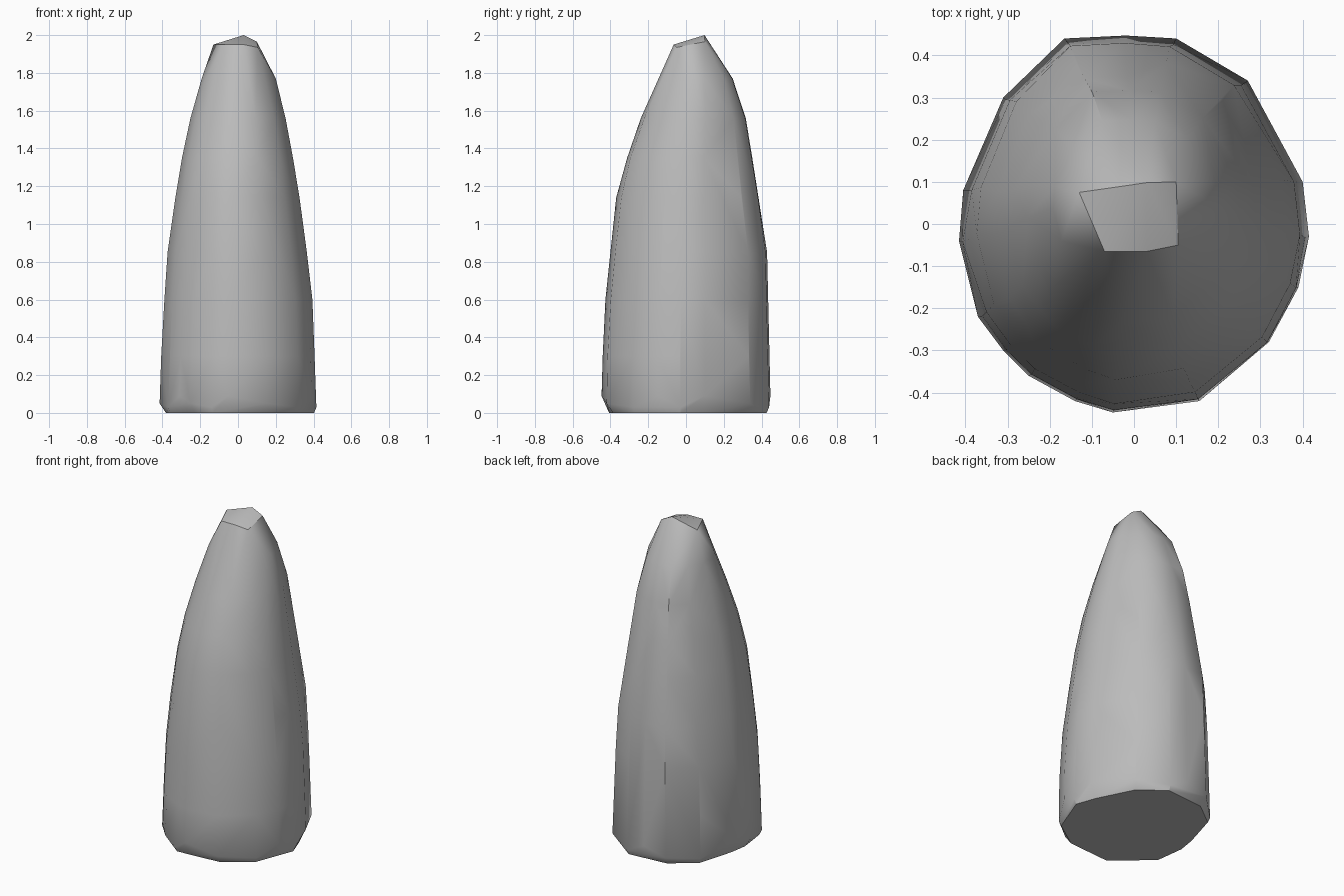
import bpy
import bmesh
import random

random.seed(4)

cube = bpy.data.objects.get("Cube")
if cube:
    bpy.data.objects.remove(cube, do_unlink=True)

# Footprint outline, counter-clockwise
OUTLINE = [(0.415, -0.03), (0.40, 0.10), (0.27, 0.34), (0.10, 0.44), (-0.02, 0.447),
           (-0.165, 0.44), (-0.31, 0.30), (-0.405, 0.08), (-0.415, -0.04),
           (-0.37, -0.22), (-0.31, -0.30), (-0.25, -0.36), (-0.14, -0.42),
           (-0.05, -0.447), (0.155, -0.42), (0.32, -0.28), (0.39, -0.15)]
HALF_X, HALF_Y = 0.415, 0.447

# Tapering levels: height, left and right extent, front and back extent
LEVELS = [(0.30, -0.408, 0.41, -0.447, 0.442),
          (0.60, -0.395, 0.395, -0.43, 0.437),
          (0.85, -0.375, 0.367, -0.405, 0.43),
          (1.14, -0.335, 0.328, -0.37, 0.387),
          (1.35, -0.297, 0.292, -0.315, 0.355),
          (1.56, -0.252, 0.252, -0.24, 0.32),
          (1.77, -0.195, 0.20, -0.14, 0.25)]

# Slanted broken tip
TIP = [(-0.13, 0.075, 1.95), (-0.07, -0.065, 1.95), (0.03, -0.065, 1.95),
       (0.105, -0.05, 1.935), (0.10, 0.10, 1.965), (0.03, 0.098, 2.0)]


def ring(height, left, right, front, back):
    """Footprint fitted to the given extents, with slight unevenness."""
    cx, cy = (left + right) / 2, (front + back) / 2
    sx, sy = (right - left) / 2 / HALF_X, (back - front) / 2 / HALF_Y
    points = []
    for x, y in OUTLINE:
        f = random.uniform(0.985, 1.0)
        points.append((cx + x * sx * f, cy + y * sy * f, height))
    return points


points = list(TIP)
for level in LEVELS:
    points += ring(*level)

# Chipped hem and flat underside
for i, (x, y) in enumerate(OUTLINE):
    points.append((x, y, (0.03, 0.09, 0.05)[i % 3]))
    inset = (0.97, 0.90, 0.92)[i % 3]
    points.append((x * inset, y * inset, 0.0))

# Wrap the points in one faceted rock surface
bm = bmesh.new()
for p in points:
    bm.verts.new(p)
hull = bmesh.ops.convex_hull(bm, input=bm.verts)
spare = {g for g in hull["geom_interior"] + hull["geom_unused"]
         if isinstance(g, bmesh.types.BMVert)}
bmesh.ops.delete(bm, geom=list(spare), context="VERTS")
bmesh.ops.recalc_face_normals(bm, faces=bm.faces)
mesh = bpy.data.meshes.new("stone_spire")
bm.to_mesh(mesh)
bm.free()

# Plain grey stone
stone = bpy.data.materials.new("grey_stone")
stone.use_nodes = True
grey = (0.5, 0.5, 0.5, 1.0)
stone.diffuse_color = grey
stone.node_tree.nodes["Principled BSDF"].inputs["Base Color"].default_value = grey
mesh.materials.append(stone)

spire = bpy.data.objects.new("stone_spire", mesh)
bpy.context.collection.objects.link(spire)
bpy.ops.object.select_all(action="DESELECT")
spire.select_set(True)
bpy.context.view_layer.objects.active = spire
bpy.ops.object.shade_smooth_by_angle(angle=0.55)
